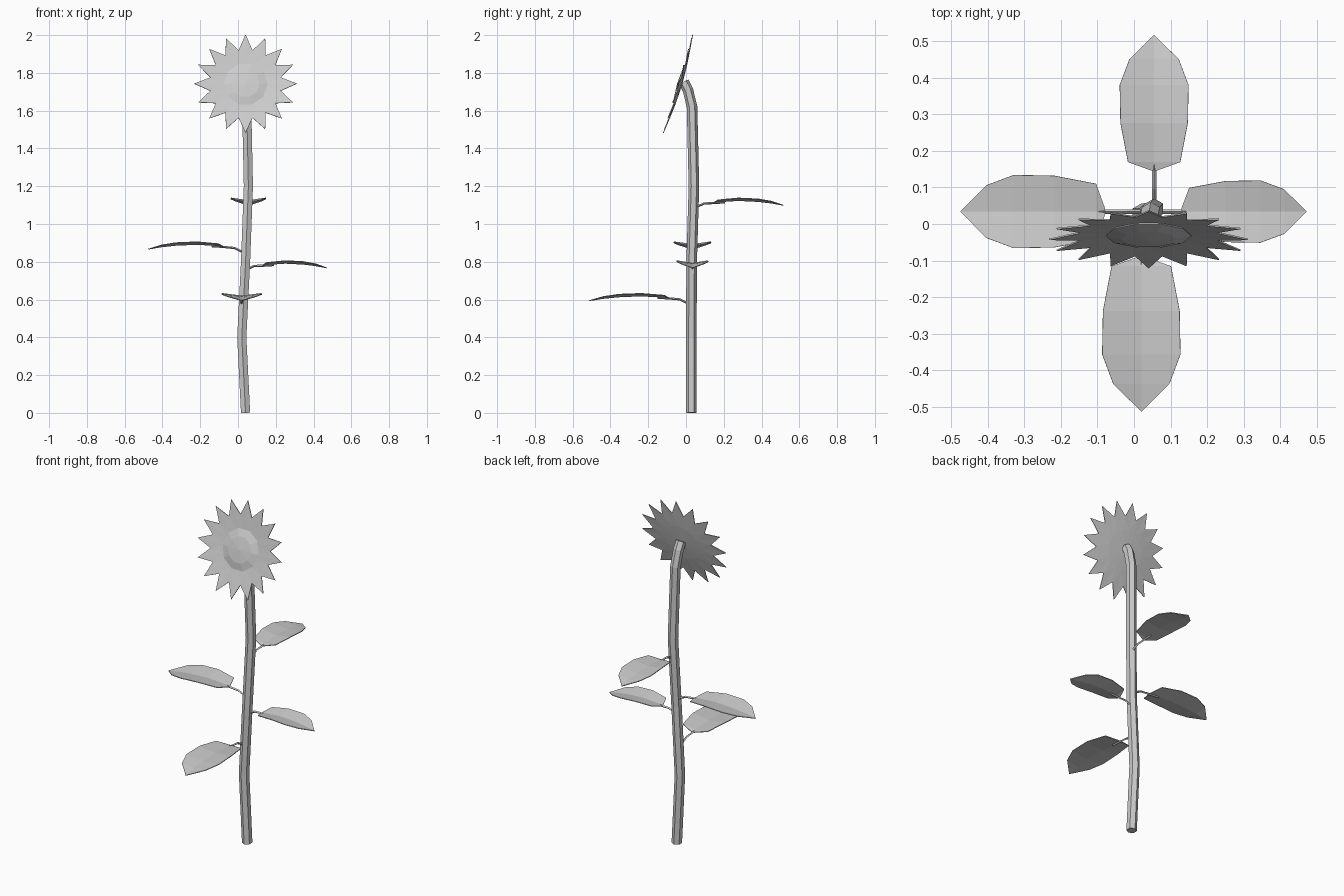
import bpy, bmesh, math
from mathutils import Matrix, Vector

cube = bpy.data.objects.get("Cube")
if cube:
    bpy.data.objects.remove(cube, do_unlink=True)

grey = bpy.data.materials.new("plain grey")
grey.use_nodes = True
grey.diffuse_color = (0.6, 0.6, 0.6, 1)
grey.node_tree.nodes["Principled BSDF"].inputs["Base Color"].default_value = (0.6, 0.6, 0.6, 1)


def add_mesh(name, verts, faces, matrix, thickness=0):
    mesh = bpy.data.meshes.new(name)
    mesh.from_pydata(verts, [], faces)
    bm = bmesh.new()
    bm.from_mesh(mesh)
    bmesh.ops.remove_doubles(bm, verts=bm.verts, dist=0.0001)
    bmesh.ops.recalc_face_normals(bm, faces=bm.faces)
    bm.to_mesh(mesh)
    bm.free()
    mesh.materials.append(grey)
    obj = bpy.data.objects.new(name, mesh)
    obj.matrix_world = matrix
    bpy.context.collection.objects.link(obj)
    if thickness:
        mod = obj.modifiers.new("thickness", 'SOLIDIFY')
        mod.thickness = thickness
        mod.offset = 0
    return obj


def add_tube(name, points, radius, resolution=1):
    curve = bpy.data.curves.new(name, 'CURVE')
    curve.dimensions = '3D'
    curve.bevel_depth = radius
    curve.bevel_resolution = resolution
    curve.use_fill_caps = True
    spline = curve.splines.new('POLY')
    spline.use_smooth = False
    spline.points.add(len(points) - 1)
    for p, co in zip(spline.points, points):
        p.co = (*co, 1)
    curve.materials.append(grey)
    obj = bpy.data.objects.new(name, curve)
    bpy.context.collection.objects.link(obj)


# Six-sided stem, bending forward at the top
add_tube("stem", [(0.04, 0.028, 0), (0.02, 0.028, 0.4), (0.04, 0.03, 0.8),
                  (0.055, 0.042, 1.2), (0.046, 0.032, 1.62),
                  (0.042, 0.01, 1.71), (0.04, -0.012, 1.752)], 0.028)

# Leaf outline: position along the leaf, half width, height of the midrib
OUTLINE = [(0, 0.1, -0.005), (0.06, 0.76, 0), (0.35, 0.98, 0.007),
           (0.63, 1, 0.002), (0.82, 0.72, -0.006), (1, 0, -0.018)]


def add_leaf(name, angle, root, base, length, half_width):
    """Folded blade on a thin arched stalk, pointing along angle."""
    root, base = Vector(root), Vector(base)
    verts, faces = [], []
    for t, w, z in OUTLINE:
        for side in (-1, 0, 1):
            verts.append((t * length, side * w * half_width, z + 0.014 * w * abs(side)))
    for i in range(len(OUTLINE) - 1):
        for k in (0, 1):
            a = 3 * i + k
            faces.append((a, a + 1, a + 4, a + 3))
    matrix = Matrix.Translation(base) @ Matrix.Rotation(math.radians(angle), 4, 'Z')
    add_mesh(name, verts, faces, matrix, 0.004)
    middle = root.lerp(base, 0.5) + Vector((0, 0, 0.008))
    end = matrix @ Vector((0.06, 0, -0.002))
    add_tube(name + "_stalk", [root, middle, base - Vector((0, 0, 0.006)), end], 0.006, 0)


add_leaf("back_leaf", 90, (0.055, 0.045, 1.085), (0.055, 0.147, 1.117), 0.37, 0.094)
add_leaf("right_leaf", 180, (0.04, 0.034, 0.845), (-0.08, 0.034, 0.885), 0.395, 0.1)
add_leaf("left_leaf", 0, (0.04, 0.034, 0.755), (0.13, 0.034, 0.785), 0.342, 0.085)
add_leaf("front_leaf", -90, (0.02, 0.02, 0.575), (0.02, -0.09, 0.612), 0.423, 0.107)

# Flower head, tilted slightly upward
head = Matrix.Translation((0.04, -0.022, 1.737)) @ Matrix.Rotation(math.radians(73.4), 4, 'X')


def polar(radius, turn, z):
    a = turn * math.tau
    return (radius * math.sin(a), radius * math.cos(a), z)


# Shallow cup of sixteen pointed petals
N = 16
verts = [(0, 0, 0)]
faces = []
for i in range(N):
    verts += [polar(0.11, i / N, 0.005), polar(0.272, i / N, 0.021),
              polar(0.19, (i + 0.5) / N, 0.012)]
for i in range(N):
    a, b = 1 + 3 * i, 1 + 3 * ((i + 1) % N)
    faces += [(0, a, b), (a, a + 1, a + 2), (a, a + 2, b), (b, a + 2, b + 1)]
add_mesh("petals", verts, faces, head, 0.004)

# Low faceted dome of seeds
M = 10
verts, faces = [(0, 0, 0.026)], []
for radius, z in ((0.075, 0.021), (0.117, 0.011), (0.112, 0.004)):
    verts += [polar(radius, (i + 0.5) / M, z) for i in range(M)]
for i in range(M):
    j = (i + 1) % M
    faces.append((0, 1 + i, 1 + j))
    for r in (1, 1 + M):
        faces.append((r + i, r + M + i, r + M + j, r + j))
faces.append(tuple(range(1 + 2 * M, 1 + 3 * M)))
add_mesh("seed_dome", verts, faces, head)
